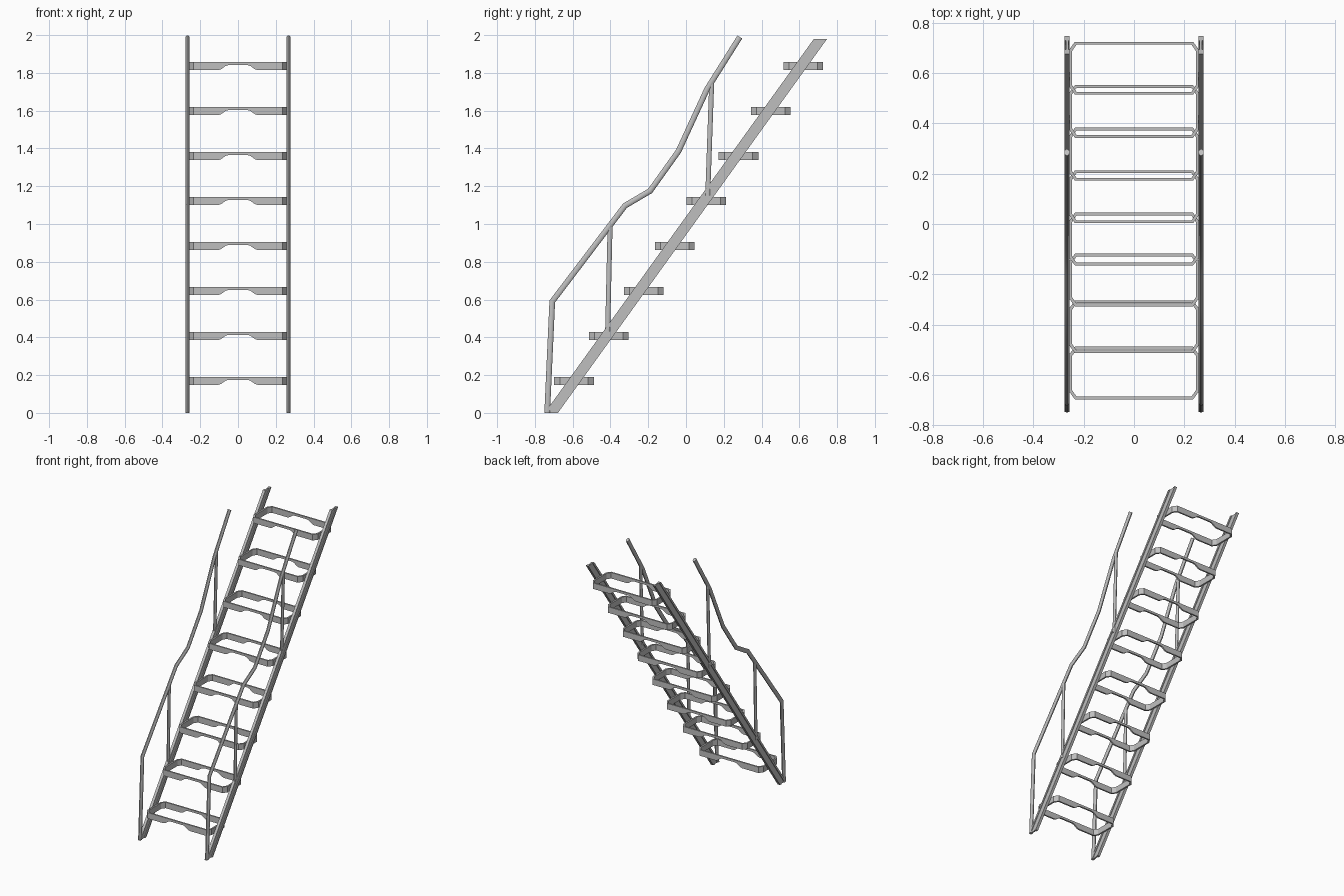
import bpy
import bmesh
import math
from mathutils import Vector

cube = bpy.data.objects.get("Cube")
if cube:
    bpy.data.objects.remove(cube, do_unlink=True)

# Single material
GREY = (0.52, 0.52, 0.52, 1.0)
steel = bpy.data.materials.new("grey steel")
steel.use_nodes = True
steel.diffuse_color = GREY
steel.node_tree.nodes["Principled BSDF"].inputs["Base Color"].default_value = GREY


def finish(name, bm, smooth):
    bmesh.ops.recalc_face_normals(bm, faces=bm.faces)
    mesh = bpy.data.meshes.new(name)
    bm.to_mesh(mesh)
    bm.free()
    mesh.materials.append(steel)
    obj = bpy.data.objects.new(name, mesh)
    bpy.context.collection.objects.link(obj)
    if smooth:
        bpy.ops.object.select_all(action="DESELECT")
        obj.select_set(True)
        bpy.context.view_layer.objects.active = obj
        bpy.ops.object.shade_smooth_by_angle(angle=math.radians(35))


def miter_offsets(path):
    """Side offset of unit width at each point of a (y, z) path."""
    dirs = [(b - a).normalized() for a, b in zip(path, path[1:])]
    dirs = [dirs[0]] + dirs + [dirs[-1]]
    out = []
    for d0, d1 in zip(dirs, dirs[1:]):
        mid = (d0 + d1).normalized()
        out.append(Vector((mid.y, -mid.x)) / mid.dot(d0))
    return out


def sweep(name, x, points, profile, offsets=None):
    """Sweep an (x, side) profile along a (y, z) path."""
    path = [Vector(p) for p in points]
    offsets = offsets or miter_offsets(path)
    bm = bmesh.new()
    rings = []
    for p, o in zip(path, offsets):
        rings.append([bm.verts.new((x + u, p.x + o.x * v, p.y + o.y * v))
                      for u, v in profile])
    n = len(profile)
    for r0, r1 in zip(rings, rings[1:]):
        for i in range(n):
            j = (i + 1) % n
            bm.faces.new((r0[i], r0[j], r1[j], r1[i]))
    bm.faces.new(rings[0])
    bm.faces.new(rings[-1])
    finish(name, bm, True)


def oval(half_x, half_side, steps=12):
    angles = [math.tau * (i + 0.5) / steps for i in range(steps)]
    return [(half_x * math.cos(a), half_side * math.sin(a)) for a in angles]


# Stringer section: a flat bar with a shallow channel along both sides
FLANGE, WEB, HALF_DEPTH, CHANNEL = 0.010, 0.005, 0.035, 0.018
quarter = [(FLANGE, HALF_DEPTH), (FLANGE, CHANNEL), (WEB, CHANNEL)]
half = quarter + [(u, -v) for u, v in reversed(quarter)]
beam = half + [(-u, -v) for u, v in half]

# Stringers, handrails and posts on both sides
RAIL = [(-0.735, 0.0), (-0.708, 0.59), (-0.323, 1.097), (-0.19, 1.175),
        (-0.04, 1.385), (0.112, 1.715), (0.285, 1.99)]
POSTS = {"lower_post": [(-0.415, 0.43), (-0.402, 0.985)],
         "upper_post": [(0.115, 1.15), (0.136, 1.75)]}
level = [Vector((1, 0))] * 2
for side, sign in (("left", 1), ("right", -1)):
    sweep(side + "_stringer", sign * 0.266, [(-0.713, 0), (0.712, 1.98)],
          beam, level)
    sweep(side + "_handrail", sign * 0.267, RAIL, oval(0.0105, 0.0155))
    for name, path in POSTS.items():
        sweep(side + "_" + name, sign * 0.267, path, oval(0.009, 0.0135))


# Treads: chamfered strip frames with a notch under the front and back bars
HALF_X, HALF_Y, HEIGHT, THICK = 0.257, 0.105, 0.043, 0.011
NOTCH = [(0.105, 0), (0.09, 0.005), (0.065, 0.023), (0.05, 0.027)]


def tread_loop(inset):
    hx, hy = HALF_X - inset, HALF_Y - inset
    cx, cy = 0.022 - inset * 0.4, 0.03 - inset * 0.4
    bar = [(hx - cx, 0)] + NOTCH
    bar += [(-x, lift) for x, lift in reversed(bar)]
    side = [(hx, hy - cy, 0)] + [(x, hy, lift) for x, lift in bar]
    side.append((-hx, hy - cy, 0))
    return side + [(-x, -y, lift) for x, y, lift in side]


def tread(name, y, z_top):
    bm = bmesh.new()
    columns = []
    low = z_top - HEIGHT
    for a, b in zip(tread_loop(0), tread_loop(THICK)):
        columns.append([bm.verts.new(co) for co in (
            (a[0], y + a[1], low + a[2]), (a[0], y + a[1], z_top),
            (b[0], y + b[1], z_top), (b[0], y + b[1], low + b[2]))])
    for c0, c1 in zip(columns, columns[1:] + columns[:1]):
        for i in range(4):
            j = (i + 1) % 4
            bm.faces.new((c0[i], c0[j], c1[j], c1[i]))
    finish(name, bm, False)


TREAD_Y = [-0.593, -0.409, -0.223, -0.06, 0.108, 0.278, 0.448, 0.62]
for i, y in enumerate(TREAD_Y):
    tread(f"tread_{i + 1}", y, 0.191 + 0.238 * i)
